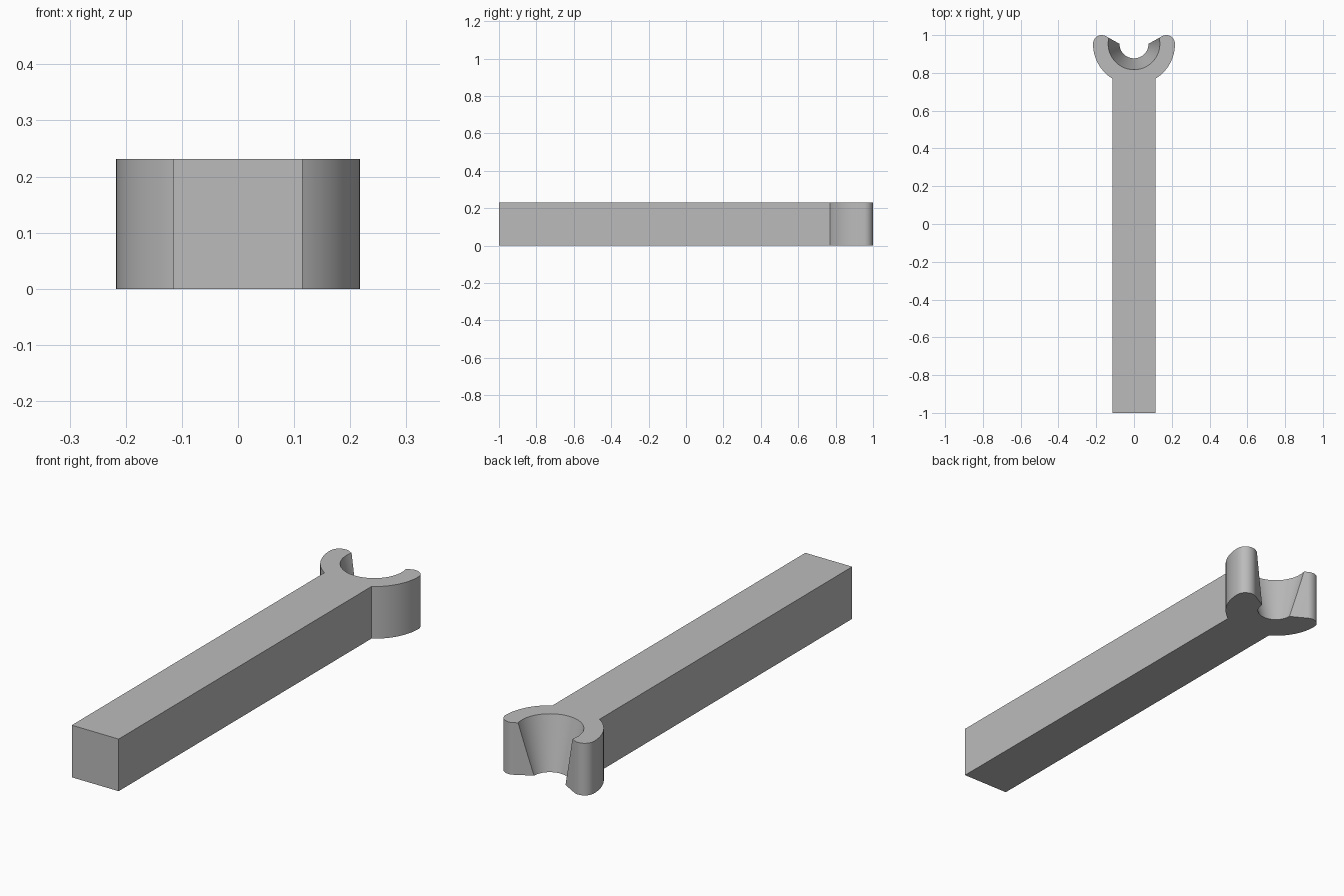
import bpy, bmesh
from math import sin, cos, asin, atan2, pi, radians, tan

if "Cube" in bpy.data.objects:
    bpy.data.objects.remove(bpy.data.objects["Cube"], do_unlink=True)

HEIGHT = 0.231
HALF = 0.115          # half width of the handle
CY = 0.954            # centre of the fork
OUTER = 0.217
TIP = 0.046           # radius of the rounded prong ends
R_LOW, R_HIGH = 0.077, 0.137

grey = bpy.data.materials.new("plain grey")
grey.use_nodes = True
colour = (0.5, 0.5, 0.5, 1)
grey.diffuse_color = colour
grey.node_tree.nodes["Principled BSDF"].inputs["Base Color"].default_value = colour


def arc(cx, cy, r, a0, a1, n):
    steps = [a0 + (a1 - a0) * i / n for i in range(n + 1)]
    return [(cx + r * cos(a), cy + r * sin(a)) for a in steps]


def to_object(bm, name):
    bmesh.ops.recalc_face_normals(bm, faces=bm.faces)
    mesh = bpy.data.meshes.new(name)
    bm.to_mesh(mesh)
    bm.free()
    mesh.materials.append(grey)
    obj = bpy.data.objects.new(name, mesh)
    bpy.context.collection.objects.link(obj)
    return obj


# Right half of the outline: handle, outer curve, rounded prong, sloping mouth
tip_x = OUTER - TIP
slope = asin(TIP / (tip_x - R_LOW))
join = -atan2((OUTER ** 2 - HALF ** 2) ** 0.5, HALF)
half = [(HALF, -1)]
half += arc(0, CY, OUTER, join, 0, 24)
half += arc(tip_x, CY, TIP, 0, pi / 2 + slope, 24)[1:]
mouth = (0, CY - R_LOW * tan(slope))
outline = half + [mouth] + [(-x, y) for x, y in reversed(half)]

bm = bmesh.new()
base = bm.faces.new([bm.verts.new((x, y, 0)) for x, y in outline])
top = bmesh.ops.extrude_face_region(bm, geom=[base])["geom"]
bmesh.ops.translate(bm, vec=(0, 0, HEIGHT),
                    verts=[v for v in top if isinstance(v, bmesh.types.BMVert)])
body = to_object(bm, "forked_bar")

# Tapered seat cut into the fork
margin = 0.05
grow = (R_HIGH - R_LOW) / HEIGHT * margin
bm = bmesh.new()
bmesh.ops.create_cone(bm, cap_ends=True, segments=96, radius1=R_LOW - grow,
                      radius2=R_HIGH + grow, depth=HEIGHT + 2 * margin)
bmesh.ops.translate(bm, vec=(0, CY, HEIGHT / 2), verts=bm.verts)
cutter = to_object(bm, "seat_cutter")

cut = body.modifiers.new("seat", "BOOLEAN")
cut.operation = "DIFFERENCE"
cut.solver = "EXACT"
cut.object = cutter
bpy.context.view_layer.objects.active = body
body.select_set(True)
bpy.ops.object.modifier_apply(modifier=cut.name)
bpy.data.objects.remove(cutter, do_unlink=True)
bpy.ops.object.shade_smooth_by_angle(angle=radians(20))
